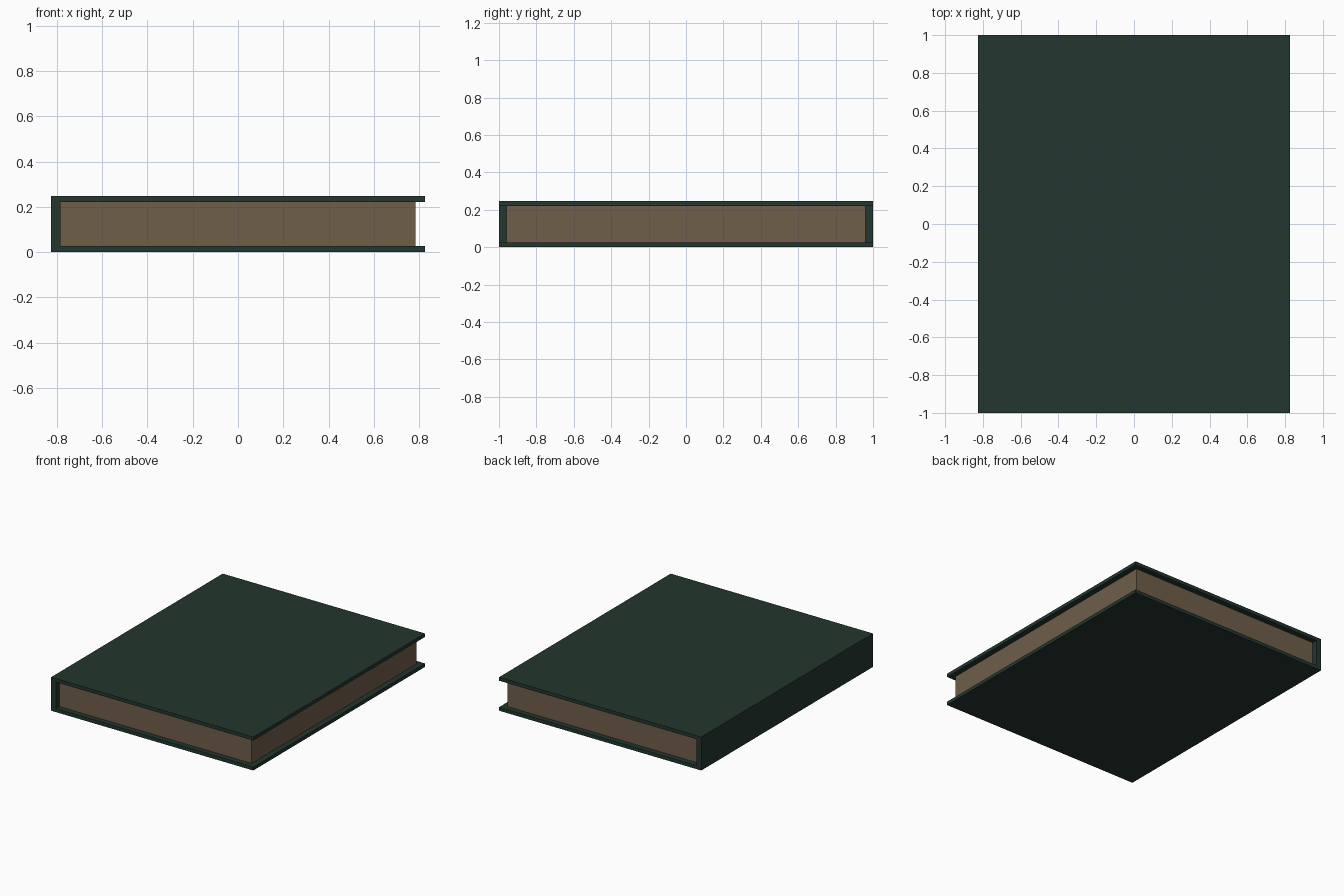
import bpy, bmesh

if "Cube" in bpy.data.objects:
    bpy.data.objects.remove(bpy.data.objects["Cube"])

def material(name, rgb):
    m = bpy.data.materials.new(name)
    m.diffuse_color = (*[(c / 255 / 12.92 if c < 11 else ((c / 255 + 0.055) / 1.055) ** 2.4) for c in rgb], 1)
    m.use_nodes = True
    m.node_tree.nodes["Principled BSDF"].inputs["Base Color"].default_value = m.diffuse_color
    return m

def extrude_y(name, profile, half, mat):
    """Extrude an x-z outline from y = -half to y = +half."""
    bm = bmesh.new()
    face = bm.faces.new([bm.verts.new((x, -half, z)) for x, z in profile])
    out = bmesh.ops.extrude_face_region(bm, geom=[face])
    verts = [v for v in out["geom"] if isinstance(v, bmesh.types.BMVert)]
    bmesh.ops.translate(bm, verts=verts, vec=(0, 2 * half, 0))
    bmesh.ops.recalc_face_normals(bm, faces=bm.faces[:])
    me = bpy.data.meshes.new(name)
    bm.to_mesh(me)
    bm.free()
    me.materials.append(mat)
    ob = bpy.data.objects.new(name, me)
    bpy.context.collection.objects.link(ob)
    return ob

W, H = 0.825, 0.247        # half width, thickness
BOARD, SPINE = 0.026, 0.041
inner = -W + SPINE

# Cover: two boards joined by the spine on the left
extrude_y("cover", [(-W, 0), (W, 0), (W, BOARD), (inner, BOARD),
                    (inner, H - BOARD), (W, H - BOARD), (W, H), (-W, H)],
          1.0, material("dark green", (35, 54, 46)))

# Page block, set back from the cover edges
extrude_y("pages", [(inner, BOARD), (W - SPINE, BOARD),
                    (W - SPINE, H - BOARD), (inner, H - BOARD)],
          0.96, material("paper brown", (112, 94, 74)))
